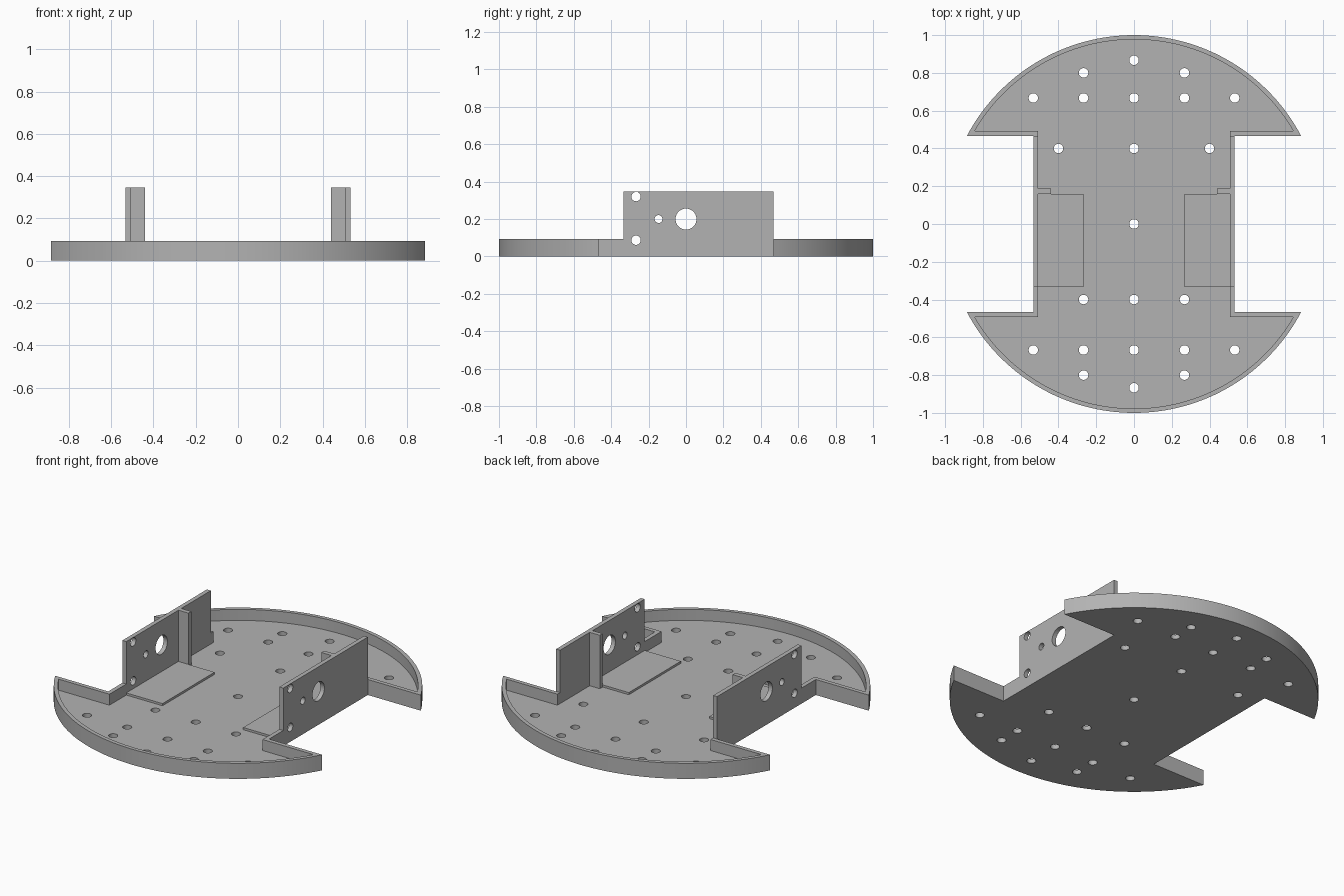
import bpy, bmesh, math
from mathutils import Matrix

if "Cube" in bpy.data.objects:
    bpy.data.objects.remove(bpy.data.objects["Cube"], do_unlink=True)

FLOOR, RIM, TOP = 0.027, 0.093, 0.347      # heights
WALL_X, WALL_IN = 0.533, 0.507             # outer and inner side of the upright walls
NOTCH_Y = 0.467
HOLE = 0.025

grey = bpy.data.materials.new("plain grey")
grey.use_nodes = True
grey.diffuse_color = (0.45, 0.45, 0.45, 1)
grey.node_tree.nodes["Principled BSDF"].inputs["Base Color"].default_value = (0.45, 0.45, 0.45, 1)


def make(name, bm):
    bmesh.ops.recalc_face_normals(bm, faces=bm.faces)
    mesh = bpy.data.meshes.new(name)
    bm.to_mesh(mesh)
    bm.free()
    mesh.materials.append(grey)
    obj = bpy.data.objects.new(name, mesh)
    bpy.context.collection.objects.link(obj)
    return obj


def box(name, x, y, z):
    bm = bmesh.new()
    bmesh.ops.create_cube(bm, size=1)
    for v in bm.verts:
        v.co = [lo + (c + 0.5) * (hi - lo) for c, (lo, hi) in zip(v.co, (x, y, z))]
    return make(name, bm)


def notched_disc(name, radius, notch_x, notch_y, z0, z1, steps=64):
    """Disc with a rectangular bite out of each side, extruded from z0 to z1."""
    start = math.asin(notch_y / radius)
    arc = [start + (math.pi - 2 * start) * i / steps for i in range(steps + 1)]
    half = [(notch_x, notch_y)]
    half += [(radius * math.cos(a), radius * math.sin(a)) for a in arc]
    half += [(-notch_x, notch_y)]
    outline = half + [(-x, -y) for x, y in half]
    bm = bmesh.new()
    face = bm.faces.new([bm.verts.new((x, y, z0)) for x, y in outline])
    new = bmesh.ops.extrude_face_region(bm, geom=[face])["geom"]
    bmesh.ops.translate(bm, vec=(0, 0, z1 - z0),
                        verts=[g for g in new if isinstance(g, bmesh.types.BMVert)])
    return make(name, bm)


def apply_boolean(obj, tool, operation):
    mod = obj.modifiers.new("boolean", "BOOLEAN")
    mod.operation, mod.solver, mod.object = operation, "EXACT", tool
    bpy.ops.object.select_all(action="DESELECT")
    bpy.context.view_layer.objects.active = obj
    obj.select_set(True)
    bpy.ops.object.modifier_apply(modifier=mod.name)
    bpy.data.objects.remove(tool, do_unlink=True)


# Tray: notched disc with a hollow that leaves a thin rim
chassis = notched_disc("chassis_tray", 1, WALL_X, NOTCH_Y, 0, RIM)
hollow = notched_disc("hollow", 0.977, WALL_IN, 0.492, FLOOR, RIM + 0.1)
apply_boolean(chassis, hollow, "DIFFERENCE")

# Upright motor walls, their stiffening ribs and the raised motor pads
for side, s in (("left", 1), ("right", -1)):
    def span(a, b):
        return sorted((s * a, s * b))
    wall = box("wall", span(WALL_IN, WALL_X), (-0.333, NOTCH_Y), (0, TOP))
    apply_boolean(chassis, wall, "UNION")
    box(side + "_rib", span(0.44, WALL_IN), (0.16, 0.187), (FLOOR, TOP))
    box(side + "_motor_pad", span(0.267, WALL_IN), (-0.333, 0.16), (FLOOR, FLOOR + 0.013))

# Screw holes through the floor: (x, y), mirrored in x
floor_holes = [(0, 0), (0.4, 0.4), (0, 0.4), (0, -0.4), (0.267, -0.4)]
for y in (1, -1):
    floor_holes += [(0, 0.867 * y), (0.267, 0.8 * y)]
    floor_holes += [(x, 0.667 * y) for x in (0, 0.267, 0.533)]

# Shaft and screw holes through the walls: (y, z, radius)
wall_holes = [(0, 0.2, 0.056), (-0.147, 0.2, 0.021), (-0.267, 0.32, HOLE), (-0.267, 0.087, HOLE)]

cut = bmesh.new()


def drill(place, radius):
    bmesh.ops.create_cone(cut, cap_ends=True, segments=32, radius1=radius, radius2=radius,
                          depth=0.1, matrix=place)


for x, y in floor_holes:
    for sx in {x, -x}:
        drill(Matrix.Translation((sx, y, 0)), HOLE)
for y, z, r in wall_holes:
    for s in (1, -1):
        drill(Matrix.Translation((s * 0.52, y, z)) @ Matrix.Rotation(math.pi / 2, 4, "Y"), r)
apply_boolean(chassis, make("holes", cut), "DIFFERENCE")

# Smooth the round rim and holes, keep corners sharp
bpy.ops.object.shade_smooth_by_angle(angle=math.radians(30))
